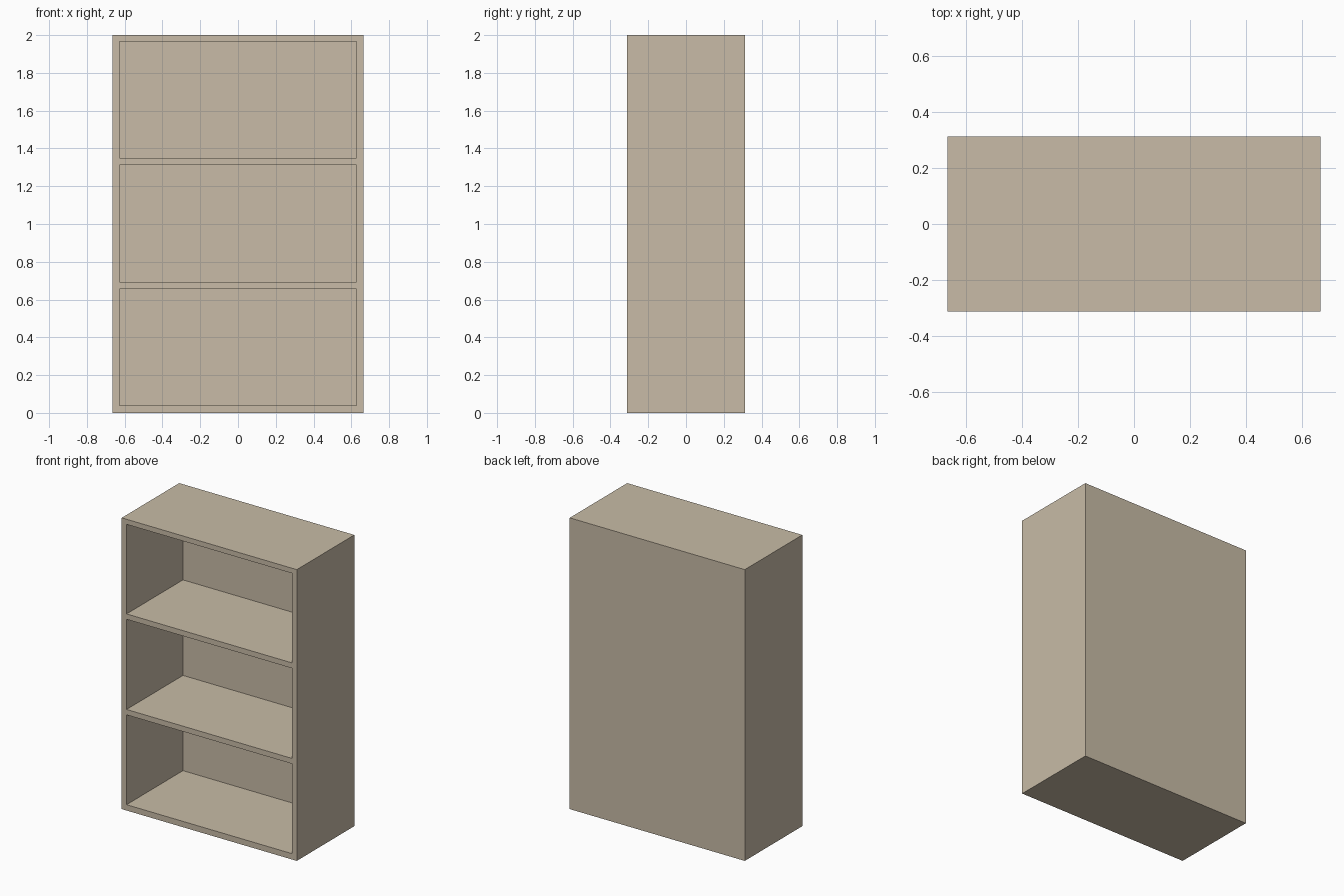
import bpy

if "Cube" in bpy.data.objects:
    bpy.data.objects.remove(bpy.data.objects["Cube"])

W, D, H = 1.33, 0.624, 2.0      # outer size
T = 0.037                       # board thickness
BACK = 0.012                    # back panel thickness
BAYS = [(0.04, 0.657), (0.694, 1.313), (1.35, 1.965)]   # open bays, bottom and top

wood = bpy.data.materials.new("light_wood")
wood.diffuse_color = (0.58, 0.50, 0.385, 1)
wood.use_nodes = True
wood.node_tree.nodes["Principled BSDF"].inputs["Base Color"].default_value = wood.diffuse_color


def box(name, lo, hi):
    """Axis-aligned box between two corners."""
    bpy.ops.mesh.primitive_cube_add(size=1, location=[(a + b) / 2 for a, b in zip(lo, hi)])
    ob = bpy.context.object
    ob.name = name
    ob.scale = [b - a for a, b in zip(lo, hi)]
    bpy.ops.object.transform_apply(location=True, rotation=False, scale=True)
    ob.data.materials.append(wood)
    return ob


# Solid carcass
bookcase = box("bookcase", (-W / 2, -D / 2, 0), (W / 2, D / 2, H))

# Three open bays cut from the front, leaving sides, shelves and a thin back
for i, (z0, z1) in enumerate(BAYS):
    cutter = box(f"bay_cutter_{i + 1}", (-W / 2 + T, -D / 2 - 0.1, z0),
                 (W / 2 - T, D / 2 - BACK, z1))
    cutter.hide_render = True
    cut = bookcase.modifiers.new(f"bay_{i + 1}", 'BOOLEAN')
    cut.operation = 'DIFFERENCE'
    cut.solver = 'EXACT'
    cut.object = cutter
    bpy.context.view_layer.objects.active = bookcase
    bpy.ops.object.modifier_apply(modifier=cut.name)
    bpy.data.objects.remove(cutter)
